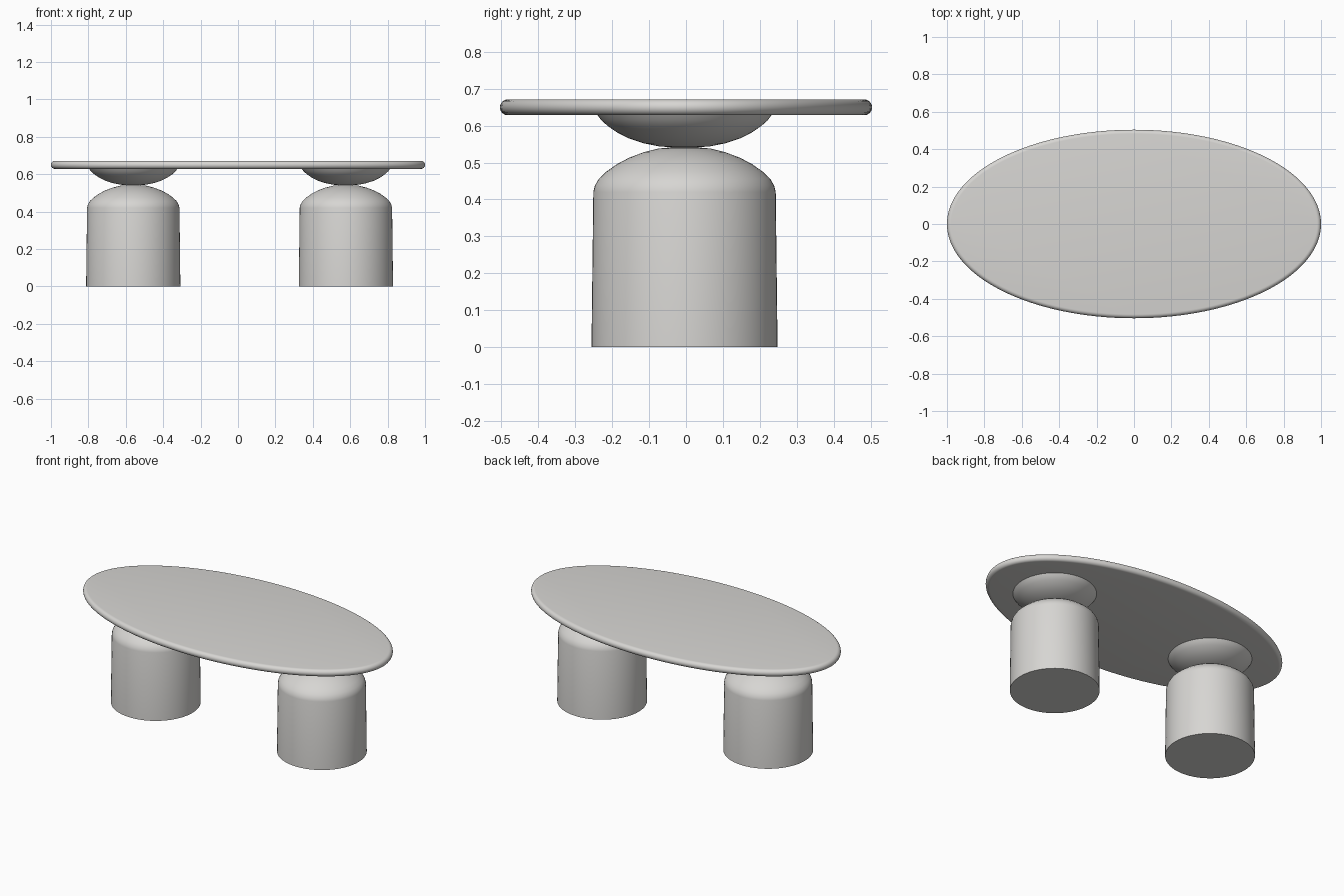
import bpy, bmesh, math

if "Cube" in bpy.data.objects:
    bpy.data.objects.remove(bpy.data.objects["Cube"])

grey = bpy.data.materials.new("warm light grey")
grey.diffuse_color = (0.68, 0.67, 0.65, 1.0)
grey.use_nodes = True
grey.node_tree.nodes["Principled BSDF"].inputs["Base Color"].default_value = grey.diffuse_color


def rings_object(name, rings, angle):
    """Skin a stack of closed rings, cap both ends, shade smooth by angle."""
    bm = bmesh.new()
    loops = [[bm.verts.new(p) for p in ring] for ring in rings]
    n = len(loops[0])
    for a, b in zip(loops, loops[1:]):
        for i in range(n):
            j = (i + 1) % n
            bm.faces.new((a[i], a[j], b[j], b[i]))
    bm.faces.new(loops[0][::-1])
    bm.faces.new(loops[-1])
    bmesh.ops.recalc_face_normals(bm, faces=bm.faces)
    mesh = bpy.data.meshes.new(name)
    bm.to_mesh(mesh)
    bm.free()
    mesh.materials.append(grey)
    obj = bpy.data.objects.new(name, mesh)
    bpy.context.collection.objects.link(obj)
    bpy.ops.object.select_all(action='DESELECT')
    obj.select_set(True)
    bpy.context.view_layer.objects.active = obj
    bpy.ops.object.shade_smooth_by_angle(angle=math.radians(angle))
    return obj


def lathe(name, profile, x, y, angle=40, n=64):
    turns = [math.tau * i / n for i in range(n)]
    rings = [[(x + r * math.cos(t), y + r * math.sin(t), z) for t in turns]
             for r, z in profile]
    return rings_object(name, rings, angle)


def ellipse_ring(a, b, inset, z, n=128):
    """Ellipse moved inward along its normals, so the rim is evenly round."""
    ring = []
    for i in range(n):
        t = math.tau * i / n
        nx, ny = b * math.cos(t), a * math.sin(t)
        l = math.hypot(nx, ny)
        ring.append((a * math.cos(t) - inset * nx / l,
                     b * math.sin(t) - inset * ny / l, z))
    return ring


# Oval tabletop with a fully rounded rim
r, mid = 0.0215, 0.6495
rim = [math.pi * (k / 12 - 0.5) for k in range(13)]
rings = [ellipse_ring(1.0, 0.504, r * (1 - math.cos(t)), mid + r * math.sin(t))
         for t in rim]
rings_object("tabletop", rings, 40)

# Two domed drum legs, each topped with a shallow bowl holding the tabletop
leg = [(0.252, 0.0), (0.247, 0.42), (0.243, 0.437), (0.232, 0.456),
       (0.212, 0.475), (0.184, 0.495), (0.150, 0.513), (0.110, 0.528),
       (0.070, 0.538), (0.035, 0.541)]
bowl = [(0.035, 0.541), (0.070, 0.544), (0.110, 0.552), (0.150, 0.565),
        (0.182, 0.581), (0.208, 0.599), (0.226, 0.615), (0.238, 0.632)]
for side, x in (("left", -0.56), ("right", 0.577)):
    lathe(side + "_leg", leg, x, -0.004)
    lathe(side + "_support_bowl", bowl, x, -0.004)
